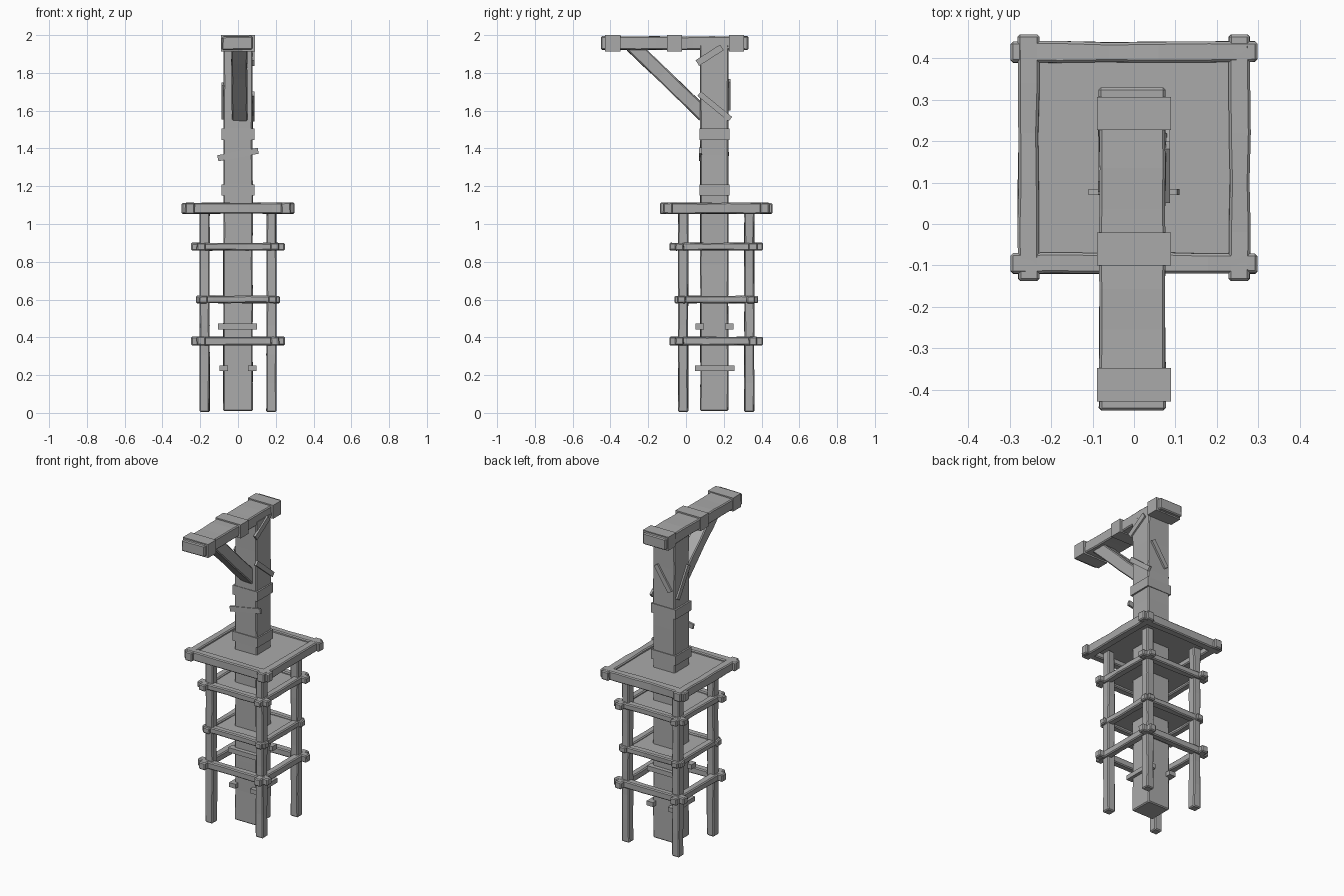
import bpy, bmesh, math, random
from mathutils import Vector, Matrix

random.seed(4)
if "Cube" in bpy.data.objects:
    bpy.data.objects.remove(bpy.data.objects["Cube"])

wood = bpy.data.materials.new("grey_wood")
wood.use_nodes = True
GREY = (0.4, 0.4, 0.4, 1)
wood.diffuse_color = GREY
wood.node_tree.nodes["Principled BSDF"].inputs["Base Color"].default_value = GREY

CY = 0.16  # tower axis in y


def block(name, a, b, width, depth, cuts=0, rough=0.0, bevel=0.0):
    """Timber from point a to b; width is across, depth is along the other side."""
    a, b = Vector(a), Vector(b)
    axis = (b - a).normalized()
    side = Vector((1, 0, 0)) if abs(axis.x) < 0.7 else Vector((0, 1, 0))
    side = (side - axis * side.dot(axis)).normalized()
    other = axis.cross(side)
    bm = bmesh.new()
    bmesh.ops.create_cube(bm, size=1)
    bmesh.ops.scale(bm, vec=(width, depth, (b - a).length), verts=bm.verts)
    if cuts:
        long_edges = [e for e in bm.edges
                      if abs(e.verts[0].co.z - e.verts[1].co.z) > 1e-4]
        bmesh.ops.subdivide_edges(bm, edges=long_edges, cuts=cuts)
    for v in bm.verts:  # hand-hewn wobble
        v.co.x += random.uniform(-rough, rough)
        v.co.y += random.uniform(-rough, rough)
    if bevel:
        sharp = [e for e in bm.edges if e.calc_face_angle(0) > 0.7]
        bmesh.ops.bevel(bm, geom=sharp, offset=bevel, segments=1, affect='EDGES')
    frame = Matrix((side, other, axis)).transposed().to_4x4()
    bm.transform(Matrix.Translation((a + b) / 2) @ frame)
    bmesh.ops.recalc_face_normals(bm, faces=bm.faces)
    mesh = bpy.data.meshes.new(name)
    bm.to_mesh(mesh)
    bm.free()
    mesh.materials.append(wood)
    obj = bpy.data.objects.new(name, mesh)
    bpy.context.collection.objects.link(obj)
    return obj


def timber(name, a, b, width, depth, cuts=4):
    return block(name, a, b, width, depth, cuts, 0.002, 0.006)


def ring(name, z, centre, reach, size, height):
    """Four crossing rails around the tower."""
    for s, fb, lr in ((-1, "front", "right"), (1, "back", "left")):
        y, x = CY + s * centre, s * centre
        timber(f"{name}_{fb}", (-reach, y, z), (reach, y, z), size, height)
        timber(f"{name}_{lr}", (x, CY - reach, z), (x, CY + reach, z), size, height)


def deck(name, z, half):
    block(name, (0, CY, z - 0.006), (0, CY, z + 0.006), 2 * half, 2 * half)


# Central post and four legs
timber("post", (0, 0.15, 0.01), (0, 0.15, 1.95), 0.155, 0.15, 9)
for sx, lr in ((-1, "right"), (1, "left")):
    for sy, fb in ((-1, "front"), (1, "back")):
        x, y = sx * 0.177, CY + sy * 0.175
        timber(f"leg_{fb}_{lr}", (x, y, 0.005), (x, y, 1.07), 0.052, 0.052, 6)

# Platform and rail rings
ring("platform_beam", 1.083, 0.255, 0.298, 0.05, 0.058)
deck("platform_deck", 1.092, 0.245)
ring("upper_rail", 0.88, 0.195, 0.248, 0.045, 0.04)
deck("upper_deck", 0.883, 0.185)
ring("middle_rail", 0.6, 0.183, 0.222, 0.045, 0.038)
deck("middle_deck", 0.603, 0.18)
ring("lower_rail", 0.38, 0.195, 0.248, 0.045, 0.045)

# Straps around the post
for name, z in (("lower_strap", 1.18), ("upper_strap", 1.475)):
    block(name, (0, 0.15, z - 0.03), (0, 0.15, z + 0.03), 0.174, 0.158)

# Overhead arm with straps, and its brace
timber("arm", (-0.004, -0.45, 1.958), (-0.004, 0.33, 1.958), 0.16, 0.07, 7)
for name, y in (("front", -0.388), ("middle", -0.06), ("back", 0.267)):
    block(f"arm_strap_{name}", (0, y - 0.04, 1.957), (0, y + 0.04, 1.957), 0.178, 0.086)
timber("arm_brace", (0.008, -0.29, 1.95), (0.008, 0.12, 1.555), 0.085, 0.075, 4)

# Short cleats low on the post
for s, lr, fb in ((-1, "right", "front"), (1, "left", "back")):
    x, y = s * 0.075, 0.15 + s * 0.078
    block(f"cleat_{lr}", (x, 0.048, 0.237), (x, 0.258, 0.237), 0.045, 0.028)
    block(f"cleat_{fb}", (-0.105, y, 0.457), (0.1, y, 0.457), 0.045, 0.03)

# Nailed-on slanted boards
block("board_front", (-0.107, 0.077, 1.348), (0.107, 0.077, 1.388), 0.014, 0.032)
block("board_left_low", (0.08, 0.07, 1.69), (0.08, 0.235, 1.555), 0.014, 0.03)
block("board_left_high", (0.08, 0.06, 1.852), (0.08, 0.19, 1.935), 0.014, 0.035)
block("board_right", (-0.08, 0.09, 1.74), (-0.08, 0.2, 1.56), 0.014, 0.03)
block("board_back", (-0.05, 0.229, 1.61), (0.05, 0.229, 1.76), 0.03, 0.014)
